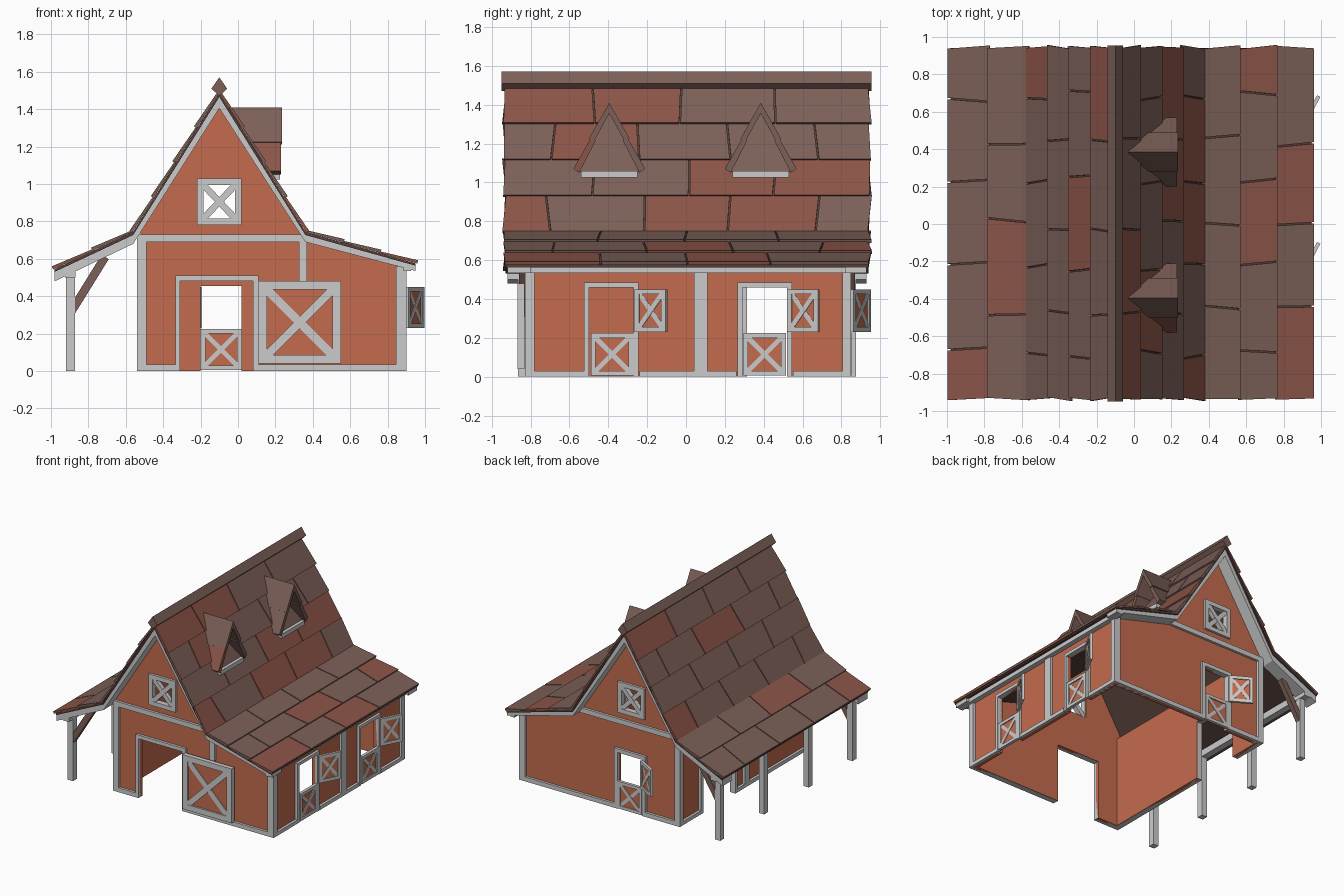
import bpy, bmesh, random
from math import radians
from mathutils import Matrix, Vector

if "Cube" in bpy.data.objects:
    bpy.data.objects.remove(bpy.data.objects["Cube"])

random.seed(4)

def material(name, rgb):
    m = bpy.data.materials.new(name)
    m.diffuse_color = (*rgb, 1)
    m.use_nodes = True
    m.node_tree.nodes["Principled BSDF"].inputs["Base Color"].default_value = m.diffuse_color
    return m

GREY = material("grey_trim", (0.8, 0.8, 0.8))
RED = material("barn_red", (0.55, 0.15, 0.075))
BROWN = material("shingle_brown", (0.2, 0.115, 0.095))
RUST = material("shingle_rust", (0.26, 0.09, 0.065))
DARK = material("roof_underlay", (0.09, 0.05, 0.04))

def at(p, d, axis):
    return (p[0], d, p[1]) if axis == 'y' else (d, p[0], p[1])

def solid(bm, a, b, m=0):
    va, vb = [bm.verts.new(p) for p in a], [bm.verts.new(p) for p in b]
    n = len(a)
    faces = [bm.faces.new(va[::-1]), bm.faces.new(vb)]
    faces += [bm.faces.new((va[i], va[(i + 1) % n], vb[(i + 1) % n], vb[i])) for i in range(n)]
    for f in faces:
        f.material_index = m

def prism(bm, pts, lo, hi, axis='y', m=0):
    solid(bm, [at(p, lo, axis) for p in pts], [at(p, hi, axis) for p in pts], m)

def box(bm, u0, u1, v0, v1, lo, hi, axis='y', m=0):
    prism(bm, [(u0, v0), (u1, v0), (u1, v1), (u0, v1)], lo, hi, axis, m)

def bar(bm, p, q, w, lo, hi, axis='y', m=0):
    p, q = Vector(p), Vector(q)
    d = (q - p).normalized()
    n = Vector((-d.y, d.x)) * w / 2
    prism(bm, [p - n, q - n, q + n, p + n], lo, hi, axis, m)

def finish(name, bm, mats, matrix=Matrix()):
    bmesh.ops.recalc_face_normals(bm, faces=bm.faces[:])
    me = bpy.data.meshes.new(name)
    bm.to_mesh(me)
    bm.free()
    for m in mats:
        me.materials.append(m)
    ob = bpy.data.objects.new(name, me)
    ob.matrix_world = matrix
    bpy.context.collection.objects.link(ob)
    return ob

def rect(u0, u1, v0, v1):
    return [(u0, v0), (u1, v0), (u1, v1), (u0, v1)]

def wall(name, outer, holes, mid, axis):
    bm, edges = bmesh.new(), []
    for loop in [outer] + holes:
        vs = [bm.verts.new(at(p, mid, axis)) for p in loop]
        edges += [bm.edges.new((vs[i - 1], vs[i])) for i in range(len(vs))]
    bmesh.ops.triangle_fill(bm, edges=edges, use_beauty=True)
    mod = finish(name, bm, [RED]).modifiers.new("thickness", 'SOLIDIFY')
    mod.thickness, mod.offset = 0.03, 0

def trim(name, rects, lo, hi, axis):
    bm = bmesh.new()
    for r in rects:
        box(bm, *r, lo, hi, axis)
    finish(name, bm, [GREY])

def cross(bm, u0, u1, v0, v1, f, lo, hi):
    """Square frame with a diagonal cross"""
    box(bm, u0, u0 + f, v0, v1, lo, hi)
    box(bm, u1 - f, u1, v0, v1, lo, hi)
    box(bm, u0 + f, u1 - f, v0, v0 + f, lo, hi)
    box(bm, u0 + f, u1 - f, v1 - f, v1, lo, hi)
    g, e = f * 0.8, 0.003
    bar(bm, (u0 + g, v0 + g), (u1 - g, v1 - g), f, lo + e, hi - e)
    bar(bm, (u0 + g, v1 - g), (u1 - g, v0 + g), f, lo + 2 * e, hi - 2 * e)

def door(name, w, h, f, t, loc, angle):
    bm = bmesh.new()
    cross(bm, 0, w, 0, h, f, -t, t)
    box(bm, f / 2, w - f / 2, f / 2, h - f / 2, -t * 0.3, t * 0.3, m=1)
    finish(name, bm, [GREY, RED], Matrix.Translation(loc) @ Matrix.Rotation(radians(angle), 4, 'Z'))

# Walls
gable = [(0.88, 0), (0.88, 0.57), (0.36, 0.725), (-0.10, 1.465), (-0.52, 0.775), (-0.52, 0)]
loft = rect(-0.19, -0.01, 0.81, 1.0)
def doorway(u0, u1, h):
    return [(u0, 0), (u0, h), (u1, h), (u1, 0)]
wall("front_wall", gable + doorway(-0.31, 0.08, 0.48), [loft], -0.795, 'y')
wall("back_wall", gable + doorway(-0.20, 0.02, 0.455), [loft], 0.815, 'y')
wall("right_wall", [(0.83, 0), (0.83, 0.57), (-0.81, 0.57), (-0.81, 0)]
     + doorway(-0.50, -0.27, 0.46) + doorway(0.29, 0.52, 0.46), [], 0.865, 'x')
wall("left_wall", [(0.83, 0), (0.83, 0.74), (-0.81, 0.74), (-0.81, 0)]
     + doorway(0.14, 0.55, 0.48), [], -0.505, 'x')

# Wall trim: posts, sills, bands, door frames
ends = [(-0.54, -0.49, 0, 0.72), (0.845, 0.90, 0, 0.56), (-0.54, 0.38, 0.69, 0.73)]
trim("front_trim", ends + [(-0.49, -0.335, 0, 0.035), (0.11, 0.845, 0, 0.035), (0.325, 0.37, 0.48, 0.69),
     (-0.335, -0.31, 0, 0.48), (0.08, 0.11, 0, 0.48), (-0.335, 0.11, 0.48, 0.51)], -0.83, -0.785, 'y')
trim("back_trim", ends + [(-0.49, -0.23, 0, 0.035), (0.05, 0.845, 0, 0.035),
     (-0.23, -0.20, 0, 0.455), (0.02, 0.05, 0, 0.455), (-0.23, 0.05, 0.455, 0.485)], 0.805, 0.85, 'y')
right = [(-0.825, -0.78, 0, 0.56), (0.81, 0.845, 0, 0.56), (0.04, 0.11, 0, 0.56), (-0.78, 0.81, 0.545, 0.57),
         (-0.78, -0.52, 0, 0.03), (-0.24, 0.04, 0, 0.03), (0.11, 0.26, 0, 0.03), (0.55, 0.81, 0, 0.03)]
for a, b in ((-0.50, -0.27), (0.29, 0.52)):
    right += [(a - 0.025, a, 0, 0.46), (b, b + 0.025, 0, 0.46), (a - 0.025, b + 0.025, 0.46, 0.485)]
trim("right_trim", right, 0.855, 0.90, 'x')
trim("left_trim", [(-0.825, -0.78, 0, 0.72), (0.81, 0.845, 0, 0.72), (-0.04, 0.02, 0, 0.69), (-0.78, 0.81, 0.69, 0.73),
     (-0.78, -0.04, 0, 0.03), (0.02, 0.11, 0, 0.03), (0.58, 0.81, 0, 0.03),
     (0.11, 0.14, 0, 0.48), (0.55, 0.58, 0, 0.48), (0.11, 0.58, 0.48, 0.51)], -0.54, -0.495, 'x')

# Loft windows
for side, y in (("front", -0.807), ("back", 0.827)):
    bm = bmesh.new()
    cross(bm, -0.22, 0.02, 0.78, 1.03, 0.035, y - 0.022, y + 0.022)
    finish(side + "_loft_window", bm, [GREY])

# Doors: sliding barn door, closed lower leaves, open upper leaves
door("sliding_door", 0.44, 0.44, 0.045, 0.018, (0.11, -0.85, 0.04), 0)
for i, y in enumerate((-0.49, 0.295)):
    door(f"stall_lower_door_{i + 1}", 0.22, 0.22, 0.025, 0.012, (0.89, y, 0.005), 90)
    door(f"stall_upper_door_{i + 1}", 0.18, 0.22, 0.025, 0.01, (0.903, y + 0.23, 0.23), 62)
door("back_lower_door", 0.22, 0.22, 0.025, 0.012, (-0.20, 0.84, 0.005), 0)
door("back_upper_door", 0.18, 0.22, 0.025, 0.01, (-0.20, 0.855, 0.23), 150)

# Roof underlay and grey rake boards
P = [(-0.98, 0.545), (-0.56, 0.745), (-0.10, 1.49), (0.36, 0.745), (0.95, 0.575)]
def drop(dz):
    return [(p[0], p[1] - d) for p, d in zip(P, dz)]
under = drop([0.015, 0.018, 0.025, 0.018, 0.012])
bm = bmesh.new()
prism(bm, P + under[::-1], -0.93, 0.94)
finish("roof_underlay", bm, [DARK])
low = drop([0.065, 0.065, 0.085, 0.055, 0.04])
for side, a, b in (("front", -0.92, -0.80), ("back", 0.82, 0.93)):
    bm = bmesh.new()
    prism(bm, under + low[::-1], a, b)
    finish(side + "_rake_board", bm, [GREY])

# Roof shingles in staggered rows
def shingles(name, top, bot, rows):
    bm = bmesh.new()
    top, bot = Vector(top), Vector(bot)
    d = (bot - top).normalized()
    n = Vector((-d.y, d.x))
    n = n if n.y > 0 else -n
    for r in range(rows):
        a, b = top.lerp(bot, r / rows), top.lerp(bot, (r + 1) / rows)
        sec = [a, a + n * 0.009, b + n * 0.02 + d * 0.008, b + n * 0.002 + d * 0.008]
        cuts = [-0.94] + [-0.94 + (0.25 if r % 2 else 0.47) + 0.46 * k + random.uniform(-.03, .03) for k in range(4)]
        cuts = [c for c in cuts if c < 0.85] + [0.95]
        skew = [random.uniform(-0.012, 0.012) for _ in cuts]
        for i in range(len(cuts) - 1):
            ya = [cuts[i] + 0.004 + s * skew[i] for s in (-1, -1, 1, 1)]
            yb = [cuts[i + 1] - 0.004 + s * skew[i + 1] for s in (-1, -1, 1, 1)]
            solid(bm, [at(p, y, 'y') for p, y in zip(sec, ya)],
                  [at(p, y, 'y') for p, y in zip(sec, yb)], int(random.random() < 0.2))
    finish(name, bm, [BROWN, RUST])
shingles("left_upper_shingles", P[2], P[1], 4)
shingles("right_upper_shingles", P[2], P[3], 4)
shingles("left_lower_shingles", P[1], P[0], 2)
shingles("right_lower_shingles", P[3], P[4], 3)

# Ridge cap
bm = bmesh.new()
prism(bm, [(-0.10, 1.57), (-0.058, 1.51), (-0.10, 1.47), (-0.142, 1.51)], -0.95, 0.955)
finish("ridge_cap", bm, [BROWN])

# Dormers on the right slope
def slope_x(z):
    return -0.10 + (1.49 - z) * 0.617
for i, y in enumerate((-0.395, 0.385)):
    bm = bmesh.new()
    def slab(pts, front, back, m=0):
        solid(bm, [(front(z), y + u, z) for u, z in pts], [(back(z), y + u, z) for u, z in pts], m)
    for s in (-1, 1):
        slab([(0, 1.41), (s * 0.105, 1.225), (s * 0.08, 1.21), (0, 1.355)],
             lambda z: 0.235, lambda z: slope_x(z) - 0.01)
        slab([(s * 0.088, 1.24), (s * 0.185, 1.07), (s * 0.155, 1.05), (s * 0.07, 1.215)],
             lambda z: 0.23, lambda z: slope_x(z) - 0.01, int(i == 0 and s < 0))
    slab([(-0.155, 1.055), (0.155, 1.055), (0, 1.37)],
         lambda z: slope_x(z) + 0.035, lambda z: slope_x(z))
    finish(f"dormer_{i + 1}", bm, [BROWN, RUST])
    trim(f"dormer_sill_{i + 1}", [(y - 0.145, y + 0.145, 1.025, 1.06)], 0.16, 0.225, 'x')

# Eave boards and lean-to posts with braces
trim("right_eave_board", [(-0.92, 0.93, 0.535, 0.568)], 0.885, 0.925, 'x')
trim("lean_to_beam", [(-0.92, 0.93, 0.50, 0.555)], -0.925, -0.87, 'x')
for i, y in enumerate((-0.84, -0.28, 0.29, 0.85)):
    trim(f"lean_to_post_{i + 1}", [(-0.92, -0.872, 0, 0.52)], y - 0.025, y + 0.025, 'y')
    if i in (0, 3):
        bm = bmesh.new()
        bar(bm, (-0.89, 0.32), (-0.71, 0.61), 0.045, y - 0.02, y + 0.02)
        finish(f"lean_to_brace_{i + 1}", bm, [BROWN])
